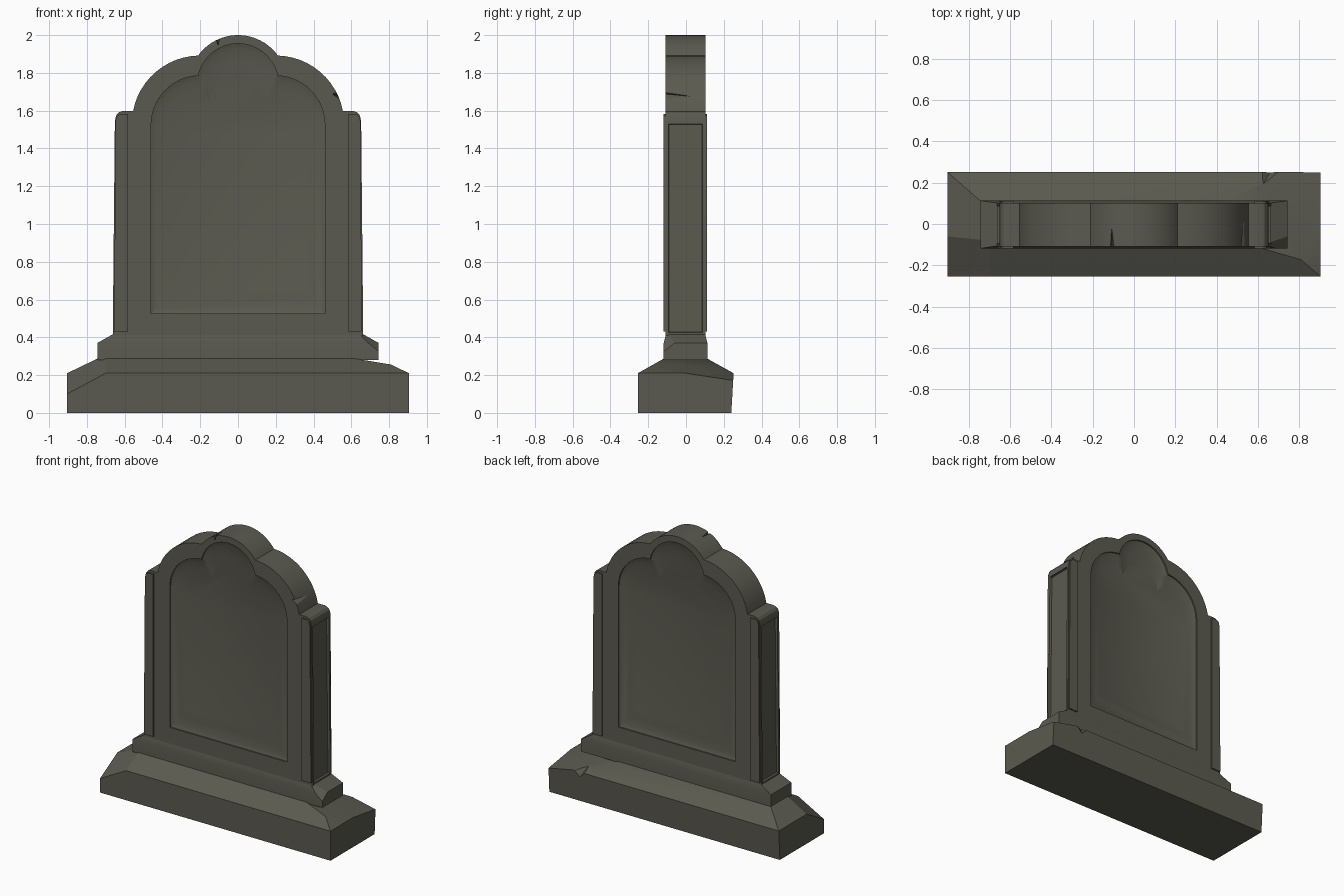
import bpy, bmesh, math
from mathutils import Vector

if "Cube" in bpy.data.objects:
    bpy.data.objects.remove(bpy.data.objects["Cube"])

stone = bpy.data.materials.new("dark olive stone")
stone.diffuse_color = (0.105, 0.102, 0.08, 1)
stone.use_nodes = True
stone.node_tree.nodes["Principled BSDF"].inputs["Base Color"].default_value = stone.diffuse_color


def loft(name, rings, chips=(), side_panels=False):
    """Closed mesh through equal-length rings, with optional plane-cut chips."""
    bm = bmesh.new()
    loops = [[bm.verts.new(p) for p in r] for r in rings]
    n = len(loops[0])
    for a, b in zip(loops, loops[1:]):
        for i in range(n):
            j = (i + 1) % n
            bm.faces.new((a[i], a[j], b[j], b[i]))
    bm.faces.new(loops[0][::-1])
    bm.faces.new(loops[-1])
    bmesh.ops.recalc_face_normals(bm, faces=bm.faces)
    for p, q, r in chips:
        p, q, r = Vector(p), Vector(q), Vector(r)
        no = (q - p).cross(r - p).normalized()
        if no.dot(p) < 0:
            no = -no
        cut = bmesh.ops.bisect_plane(bm, geom=bm.verts[:] + bm.edges[:] + bm.faces[:],
                                     plane_co=p, plane_no=no, clear_outer=True)
        edges = [e for e in cut["geom_cut"] if isinstance(e, bmesh.types.BMEdge)]
        bmesh.ops.edgeloop_fill(bm, edges=edges)
    if side_panels:
        sides = [f for f in bm.faces if abs(f.normal.x) > 0.99 and f.calc_area() > 0.15]
        bmesh.ops.inset_individual(bm, faces=sides, thickness=0.022, depth=0)
        bmesh.ops.inset_individual(bm, faces=sides, thickness=0.004, depth=-0.015)
    bmesh.ops.recalc_face_normals(bm, faces=bm.faces)
    me = bpy.data.meshes.new(name)
    bm.to_mesh(me)
    bm.free()
    me.materials.append(stone)
    ob = bpy.data.objects.new(name, me)
    bpy.context.collection.objects.link(ob)
    return ob


def activate(ob):
    bpy.ops.object.select_all(action='DESELECT')
    ob.select_set(True)
    bpy.context.view_layer.objects.active = ob


def carve(ob, cutter):
    activate(ob)
    m = ob.modifiers.new("carve", 'BOOLEAN')
    m.operation, m.solver, m.object = 'DIFFERENCE', 'EXACT', cutter
    bpy.ops.object.modifier_apply(modifier=m.name)
    bpy.data.objects.remove(cutter)


def rect(x, y0, y1, z):
    return [(-x, y0, z), (x, y0, z), (x, y1, z), (-x, y1, z)]


def arch(cz1, r1, cx2, cz2, r2, start=0.0, n=12):
    """Right half of a lobed arch: shoulder arc, then centre lobe to the top."""
    d = math.hypot(cx2, cz2 - cz1)
    ux, uz = cx2 / d, (cz2 - cz1) / d
    a = (r1 * r1 - r2 * r2 + d * d) / (2 * d)
    h = math.sqrt(r1 * r1 - a * a)
    ix, iz = a * ux - h * uz, cz1 + a * uz + h * ux
    end = math.atan2(iz - cz2, ix - cx2)
    pts = []
    for i in range(n + 1):
        t = start + (end - start) * i / n
        pts.append((cx2 + r2 * math.cos(t), cz2 + r2 * math.sin(t)))
    lobe = math.atan2(iz - cz1, ix)
    for i in range(1, n + 1):
        t = lobe + (math.pi / 2 - lobe) * i / n
        pts.append((r1 * math.cos(t), cz1 + r1 * math.sin(t)))
    pts[-1] = (0, cz1 + r1)
    return pts


def mirrored(half):
    return half + [(-x, z) for x, z in half[-2::-1]]


def at_y(pts, y):
    return [(x, y, z) for x, z in pts]


# Stepped base with broken corners
base = loft("base", [rect(.905, -.255, .24, 0), rect(.905, -.255, .252, .21),
                     rect(.745, -.118, .113, .287)],
            chips=[((-.905, -.255, .10), (-.7, -.255, .21), (-.905, -.06, .21)),
                   ((.905, 0, .21), (.905, .25, .172), (.72, .252, .21))])
carve(base, loft("base_chip", [[(.60, .27, .22), (.74, .27, .22), (.67, .27, .15)],
                               [(.62, .19, .25), (.63, .19, .25), (.625, .19, .245)]]))
plinth = loft("plinth", [rect(.745, -.118, .113, .28), rect(.745, -.118, .113, .37),
                         rect(.663, -.106, .102, .416)],
              chips=[((.745, -.118, .325), (.69, -.118, .37), (.745, -.06, .37))])

# Upright slab with rounded shoulders and a lobed top
half = [(.663, .41), (.652, 1.545), (.645, 1.575), (.632, 1.591), (.61, 1.598)]
half += arch(1.74, .26, .2, 1.53, .362, math.radians(10.7))
FRONT, BACK = -.108, .102
slab = loft("slab", [at_y(mirrored(half), FRONT), at_y(mirrored(half), BACK)],
            side_panels=True)


# Recessed panel, front and back
def panel(d):
    return mirrored([(.46 - d, .525 + d)] + arch(1.74, .215 - d, .2, 1.525, .26 - d))


def shrink(pts, s):
    return [(x * s, 1.2 + (z - 1.2) * s) for x, z in pts]


for face, inward in ((FRONT, 1), (BACK, -1)):
    rings = [(panel(0), -.02), (panel(0), .01), (panel(.03), .022),
             (shrink(panel(.03), .91), .024), (shrink(panel(.03), .82), .036)]
    carve(slab, loft("panel_cutter", [at_y(p, face + inward * dep) for p, dep in rings]))

# Wedge-shaped cracks in the rim
carve(slab, loft("crack_right", [at_y([(.495, 1.69), (.58, 1.72), (.58, 1.63)], -.13),
                                 at_y([(.533, 1.675), (.537, 1.678), (.537, 1.672)], .03)]))
carve(slab, loft("crack_top", [at_y([(-.105, 1.94), (-.09, 2.01), (-.125, 2.01)], -.12),
                               at_y([(-.109, 1.98), (-.107, 1.985), (-.111, 1.985)], -.01)]))

# Raised pilaster strips on both faces
strip = [(.583, .43), (.656, .43), (.648, 1.545), (.64, 1.572), (.625, 1.582), (.583, 1.582)]
parts = [base, plinth, slab]
for side, sx in (("right", 1), ("left", -1)):
    for where, y0, y1 in (("front", -.095, -.119), ("back", .09, .112)):
        pts = [(sx * x, z) for x, z in strip]
        parts.append(loft(f"{where}_{side}_strip", [at_y(pts, y0), at_y(pts, y1)]))

for ob in parts:
    activate(ob)
    bpy.ops.object.shade_smooth_by_angle(angle=math.radians(25))
